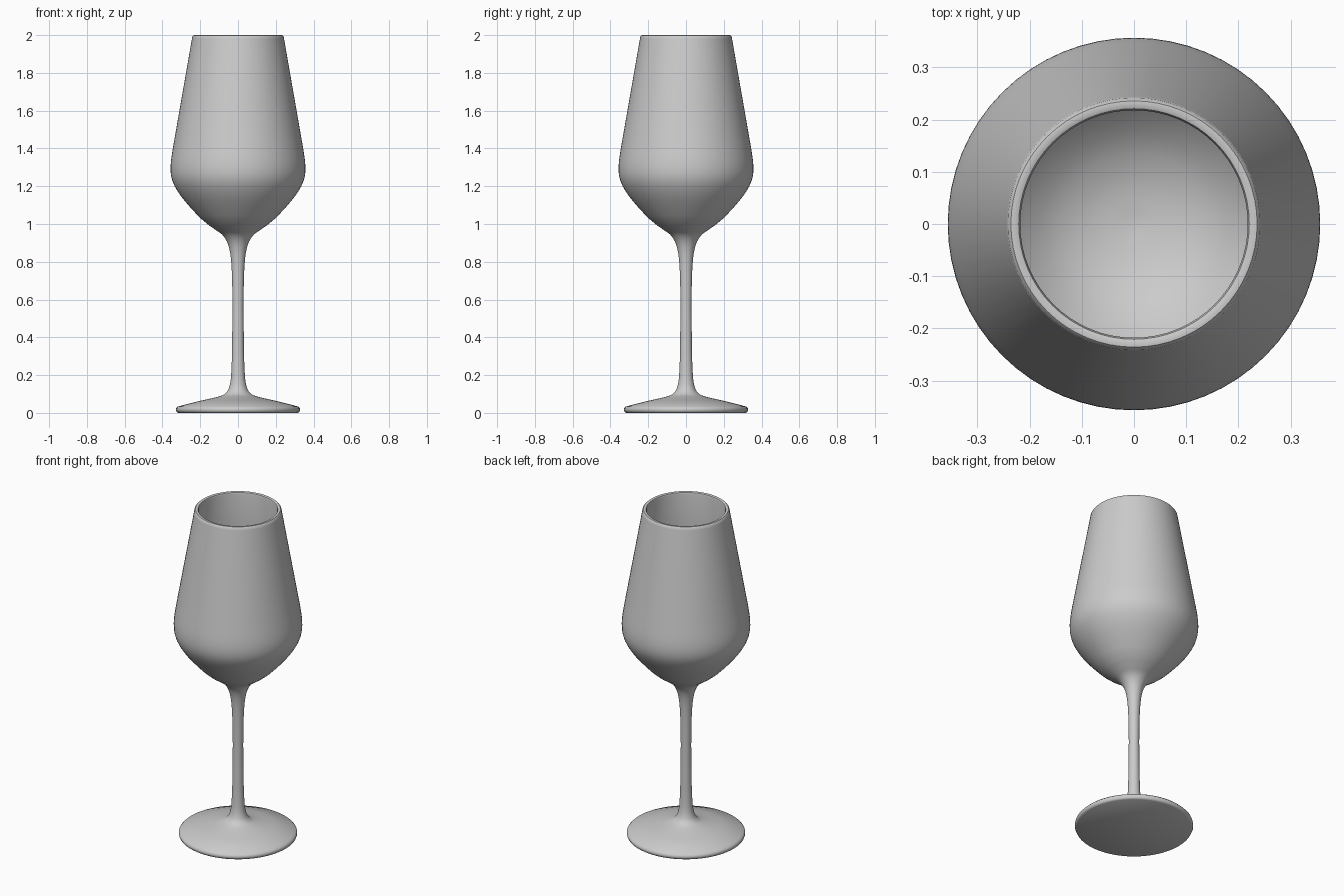
import bpy, bmesh, math

if "Cube" in bpy.data.objects:
    bpy.data.objects.remove(bpy.data.objects["Cube"])

SEGMENTS = 64


def smooth_path(pts, steps=3):
    """Catmull-Rom curve through (radius, height) points."""
    out = []
    for i in range(len(pts) - 1):
        p0, p1, p2, p3 = pts[max(i - 1, 0)], pts[i], pts[i + 1], pts[min(i + 2, len(pts) - 1)]
        for s in range(steps):
            t = s / steps
            out.append(tuple(0.5 * (2 * b + (c - a) * t + (2 * a - 5 * b + 4 * c - d) * t * t
                                    + (3 * b - a - 3 * c + d) * t ** 3)
                             for a, b, c, d in zip(p0, p1, p2, p3)))
    return out + [pts[-1]]


def lathe(name, profile):
    """Revolve a (radius, height) profile around z."""
    bm = bmesh.new()
    vs = [bm.verts.new((r, 0, z)) for r, z in profile]
    es = [bm.edges.new(pair) for pair in zip(vs, vs[1:])]
    bmesh.ops.spin(bm, geom=vs + es, cent=(0, 0, 0), axis=(0, 0, 1),
                   angle=2 * math.pi, steps=SEGMENTS, use_merge=True)
    bmesh.ops.remove_doubles(bm, verts=bm.verts[:], dist=1e-4)
    bmesh.ops.recalc_face_normals(bm, faces=bm.faces[:])
    mesh = bpy.data.meshes.new(name)
    bm.to_mesh(mesh)
    bm.free()
    obj = bpy.data.objects.new(name, mesh)
    bpy.context.collection.objects.link(obj)
    bpy.context.view_layer.objects.active = obj
    obj.select_set(True)
    bpy.ops.object.shade_smooth_by_angle(angle=math.radians(40))
    return obj


# Foot: flat underside, rounded edge, gently sloping top
foot = [(0, 0), (0.317, 0), (0.325, 0.005), (0.329, 0.015), (0.327, 0.025), (0.318, 0.034)]

# Stem: fillet out of the foot, slim shaft, flare into the bowl
stem = smooth_path([(0.20, 0.064), (0.10, 0.087), (0.065, 0.105), (0.047, 0.135), (0.037, 0.19),
                    (0.032, 0.30)]) + \
       smooth_path([(0.029, 0.55), (0.031, 0.70), (0.036, 0.80), (0.045, 0.865), (0.06, 0.91),
                    (0.085, 0.945), (0.12, 0.970), (0.16, 0.998)])

# Bowl outside, from flare to widest point and up to the rim
bowl_outer = smooth_path([(0.20, 1.032), (0.25, 1.085), (0.30, 1.145), (0.335, 1.20),
                          (0.352, 1.245), (0.357, 1.29), (0.354, 1.34), (0.345, 1.40)])

# Rim: softly rounded lip
rim = [(0.244, 1.98), (0.242, 1.992), (0.236, 1.999), (0.228, 2.0), (0.221, 1.997), (0.218, 1.988)]

# Bowl inside
bowl_inner = smooth_path([(0.321, 1.40), (0.331, 1.34), (0.334, 1.29), (0.329, 1.25), (0.314, 1.21),
                          (0.280, 1.155), (0.235, 1.10), (0.19, 1.055), (0.14, 1.02),
                          (0.075, 0.995), (0, 0.985)])

lathe("wine_glass", foot + stem + bowl_outer + rim + bowl_inner)
